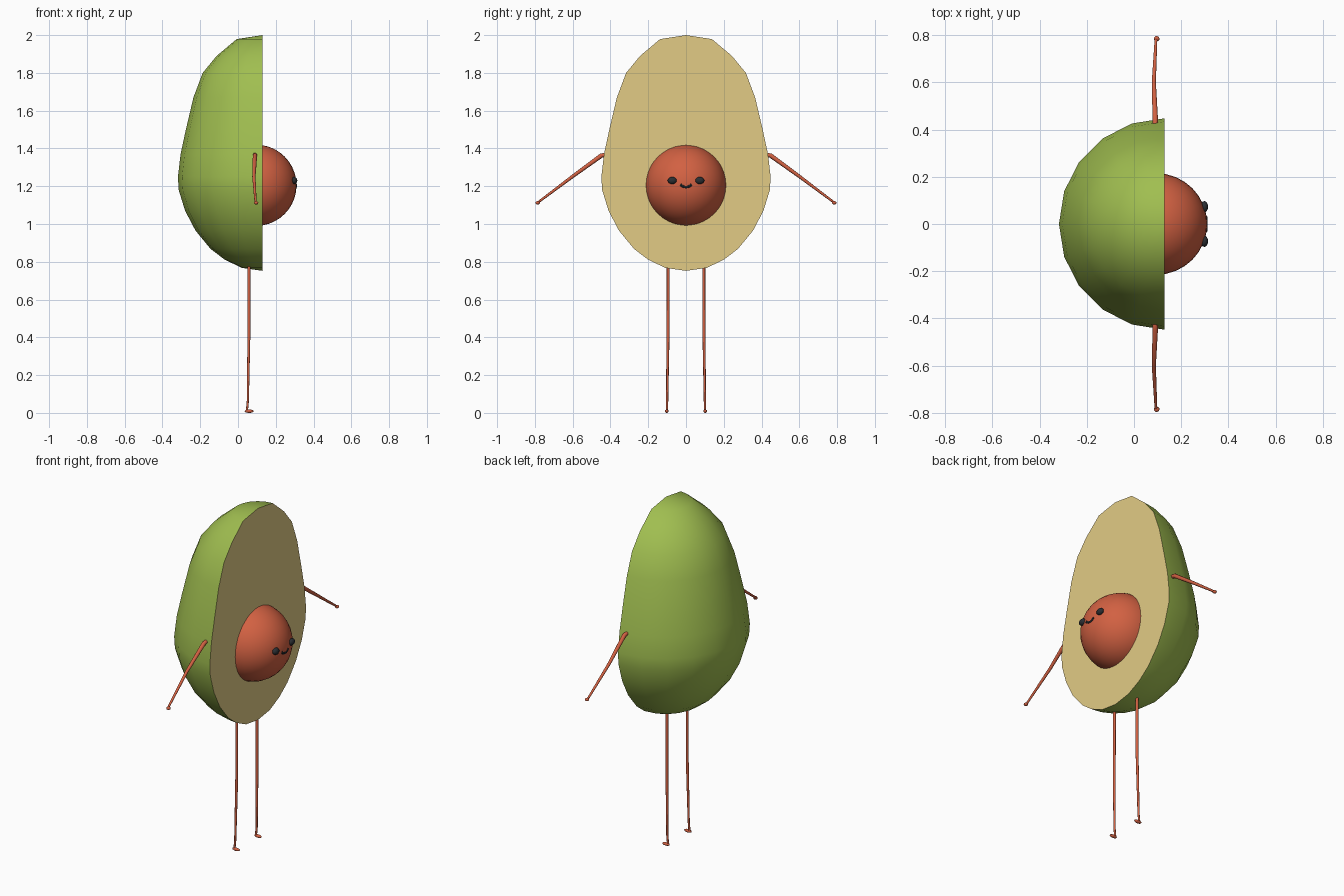
import bpy, bmesh, math
from mathutils import Vector

if "Cube" in bpy.data.objects:
    bpy.data.objects.remove(bpy.data.objects["Cube"])


def material(name, rgb):
    m = bpy.data.materials.new(name)
    lin = [(c / 255 / 12.92) if c < 11 else ((c / 255 + 0.055) / 1.055) ** 2.4 for c in rgb]
    m.diffuse_color = (*lin, 1)
    m.use_nodes = True
    m.node_tree.nodes["Principled BSDF"].inputs["Base Color"].default_value = m.diffuse_color
    return m


GREEN = material("skin green", (160, 190, 80))
TAN = material("flesh tan", (226, 203, 133))
RED = material("pit red", (210, 97, 66))
BLACK = material("face black", (42, 46, 50))


def finish(bm, name, *mats, angle=40):
    bmesh.ops.recalc_face_normals(bm, faces=bm.faces)
    me = bpy.data.meshes.new(name)
    bm.to_mesh(me)
    bm.free()
    ob = bpy.data.objects.new(name, me)
    bpy.context.collection.objects.link(ob)
    for m in mats:
        me.materials.append(m)
    bpy.ops.object.select_all(action='DESELECT')
    ob.select_set(True)
    bpy.context.view_layer.objects.active = ob
    bpy.ops.object.shade_smooth_by_angle(angle=math.radians(angle))
    return ob


def ellipsoid(name, centre, size, mat, segs=16, rings=10):
    bm = bmesh.new()
    bmesh.ops.create_uvsphere(bm, u_segments=segs, v_segments=rings, radius=1)
    bmesh.ops.scale(bm, vec=size, verts=bm.verts)
    bmesh.ops.translate(bm, vec=centre, verts=bm.verts)
    return finish(bm, name, mat, angle=80)


def tube(name, path, mat, sides=10):
    """Tapered round limb through points (x, y, z, radius)."""
    bm = bmesh.new()
    pts = [Vector(p[:3]) for p in path]
    rings = []
    for i, p in enumerate(pts):
        d = (pts[min(i + 1, len(pts) - 1)] - pts[max(i - 1, 0)]).normalized()
        u = d.cross(Vector((1, 0, 0))).normalized()
        v = d.cross(u)
        rings.append([bm.verts.new(p + path[i][3] * (u * math.cos(a) + v * math.sin(a)))
                      for a in (2 * math.pi * k / sides for k in range(sides))])
    for a, b in zip(rings, rings[1:]):
        for k in range(sides):
            n = (k + 1) % sides
            bm.faces.new((a[k], a[n], b[n], b[k]))
    bm.faces.new(rings[0])
    bm.faces.new(rings[-1])
    return finish(bm, name, mat)


# Body: half revolve of the pear profile, closed by the flat cut face
CUT = 0.13
profile = [(0, 2.0), (0.137, 1.979), (0.243, 1.89), (0.317, 1.80), (0.366, 1.67),
           (0.406, 1.50), (0.434, 1.37), (0.448, 1.25), (0.444, 1.18), (0.41, 1.07),
           (0.355, 0.965), (0.275, 0.868), (0.2, 0.811), (0.11, 0.768), (0, 0.752)]
bm = bmesh.new()
vs = [bm.verts.new((CUT, r, z)) for r, z in profile]
es = [bm.edges.new(p) for p in zip(vs, vs[1:])]
bmesh.ops.spin(bm, geom=vs + es, cent=(CUT, 0, 0), axis=(0, 0, 1), angle=math.pi, steps=10)
bmesh.ops.remove_doubles(bm, verts=bm.verts, dist=0.0005)
rim = [e for e in bm.edges if e.is_boundary]
cut = bmesh.ops.contextual_create(bm, geom=rim)["faces"]
for f in cut:
    f.material_index = 1
finish(bm, "avocado_body", GREEN, TAN)

# Pit with a small face
ellipsoid("pit", (0.095, 0, 1.205), (0.215, 0.215, 0.215), RED, 32, 20)
mouth = []
for i in range(9):
    y = -0.03 + 0.0075 * i
    mouth.append((0.304, y, 1.195 + 0.014 * (y / 0.03) ** 2, 0.008))
tube("mouth", mouth, BLACK, 8)

# Mirrored eyes, arms and legs
for s, side in ((-1, "right"), (1, "left")):
    ellipsoid(side + "_eye", (0.298, s * 0.073, 1.23), (0.016, 0.024, 0.019), BLACK)
    tube(side + "_arm", [(0.09, s * 0.425, 1.366, 0.011), (0.09, s * 0.447, 1.363, 0.012),
                         (0.084, s * 0.60, 1.252, 0.009), (0.093, s * 0.78, 1.117, 0.006)], RED)
    ellipsoid(side + "_hand", (0.096, s * 0.785, 1.112), (0.012, 0.012, 0.009), RED, 10, 8)
    tube(side + "_leg", [(0.058, s * 0.094, 0.80, 0.008), (0.058, s * 0.095, 0.42, 0.008),
                         (0.052, s * 0.1, 0.06, 0.006), (0.047, s * 0.1, 0.01, 0.006)], RED)
    ellipsoid(side + "_foot", (0.059, s * 0.102, 0.009), (0.024, 0.010, 0.009), RED, 12, 8)
